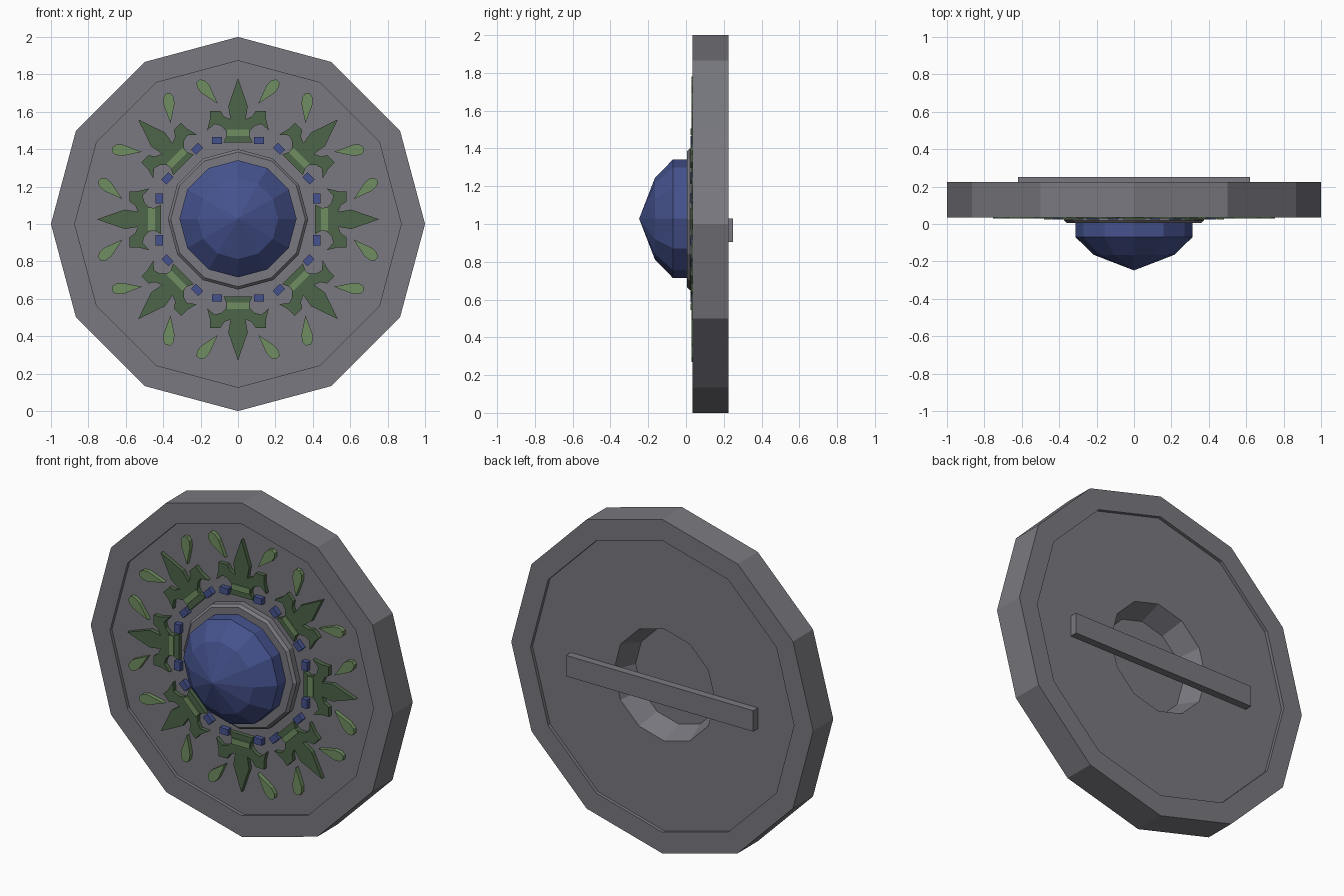
import bpy, bmesh, math

if "Cube" in bpy.data.objects:
    bpy.data.objects.remove(bpy.data.objects["Cube"])

CZ = 1.025  # centre height of the front ornament


def material(name, rgb):
    m = bpy.data.materials.new(name)
    m.diffuse_color = (*rgb, 1)
    m.use_nodes = True
    m.node_tree.nodes["Principled BSDF"].inputs["Base Color"].default_value = m.diffuse_color
    return m


GREY = material("grey metal", (0.19, 0.19, 0.215))
DARK_GREEN = material("dark green enamel", (0.075, 0.13, 0.065))
LIGHT_GREEN = material("light green enamel", (0.16, 0.27, 0.115))
BLUE = material("blue gem", (0.06, 0.085, 0.27))


def finish(name, bm, mat):
    bmesh.ops.recalc_face_normals(bm, faces=bm.faces)
    me = bpy.data.meshes.new(name)
    bm.to_mesh(me)
    bm.free()
    me.materials.append(mat)
    ob = bpy.data.objects.new(name, me)
    bpy.context.collection.objects.link(ob)
    return ob


def lathe(name, profile, cz, mat, n=12):
    """Revolve (radius, y) points about the y axis; radius 0 is a pole."""
    bm = bmesh.new()
    rings = []
    for r, y in profile:
        if r == 0:
            rings.append([bm.verts.new((0, y, cz))] * n)
        else:
            rings.append([bm.verts.new((r * math.sin(2 * math.pi * i / n), y,
                                        cz + r * math.cos(2 * math.pi * i / n)))
                          for i in range(n)])
    for a, b in zip(rings, rings[1:]):
        for i in range(n):
            j = (i + 1) % n
            quad = list(dict.fromkeys([a[i], a[j], b[j], b[i]]))
            bm.faces.new(quad)
    return finish(name, bm, mat)


def radial_plates(name, outlines, y_back, y_front, mat):
    """Extrude each (tangential, radial) outline and repeat it eight times."""
    bm = bmesh.new()
    for k in range(8):
        c, s = math.cos(k * math.pi / 4), math.sin(k * math.pi / 4)
        for pts in outlines:
            back, front = ([bm.verts.new((u * c + v * s, y, CZ + v * c - u * s))
                            for u, v in pts] for y in (y_back, y_front))
            bm.faces.new(back)
            bm.faces.new(front)
            for i in range(len(pts)):
                j = (i + 1) % len(pts)
                bm.faces.new([back[i], back[j], front[j], front[i]])
    return finish(name, bm, mat)


def flip(pts):
    return [(-u, v) for u, v in pts]


# Disc body: shallow recess on both sides, hand hollow in the back
lathe("shield_body", [(0, 0.055), (0.873, 0.055), (0.873, 0.035), (1, 0.035),
                      (1, 0.225), (0.873, 0.225), (0.873, 0.205),
                      (0.335, 0.205), (0.285, 0.07), (0, 0.07)], 1.0, GREY)

# Collar around the gem, and the faceted gem
lathe("boss_ring", [(0.31, 0.055), (0.375, 0.055), (0.375, 0.02), (0.36, 0.005),
                    (0.31, 0.005)], CZ, GREY)
lathe("center_gem", [(0, 0.05), (0.313, 0.05), (0.313, -0.07), (0.215, -0.165),
                     (0, -0.248)], CZ + 0.003, BLUE)

# Lily-shaped ornaments: half outline mirrored
half = [(0, 0.755), (0.052, 0.605), (0.04, 0.535), (0.075, 0.55), (0.095, 0.58),
        (0.15, 0.58), (0.15, 0.535), (0.165, 0.475), (0.125, 0.51), (0.09, 0.5),
        (0.065, 0.475), (0.06, 0.45), (0.078, 0.412)]
radial_plates("lily_ornaments", [half + flip(half[:0:-1])], 0.06, 0.03, DARK_GREEN)
radial_plates("lily_bands", [[(-0.06, 0.445), (0.06, 0.445), (0.06, 0.48), (-0.06, 0.48)]],
              0.06, 0.023, LIGHT_GREEN)

# Teardrops: a pointed inner end and a rounded outer end
p, q = (0.108, 0.618), (0.212, 0.74)
L = math.dist(p, q)
d = ((q[0] - p[0]) / L, (q[1] - p[1]) / L)
drop = [(p[0] + d[0] * t * L - d[1] * w, p[1] + d[1] * t * L + d[0] * w)
        for t, w in ((0, 0), (0.65, -0.03), (0.88, -0.027), (1, -0.012),
                     (1, 0.012), (0.88, 0.027), (0.65, 0.03))]
radial_plates("teardrops", [drop, flip(drop)], 0.06, 0.03, LIGHT_GREEN)

# Small square stones in pairs beside each lily
stone = [(0.085, 0.402), (0.139, 0.402), (0.139, 0.44), (0.085, 0.44)]
radial_plates("small_stones", [stone, flip(stone)], 0.06, 0.025, BLUE)

# Grip bar across the back
bm = bmesh.new()
bmesh.ops.create_cube(bm, size=1)
for v in bm.verts:
    v.co = (v.co.x * 1.24, 0.2265 + v.co.y * 0.047, 0.967 + v.co.z * 0.125)
finish("grip_bar", bm, GREY)
